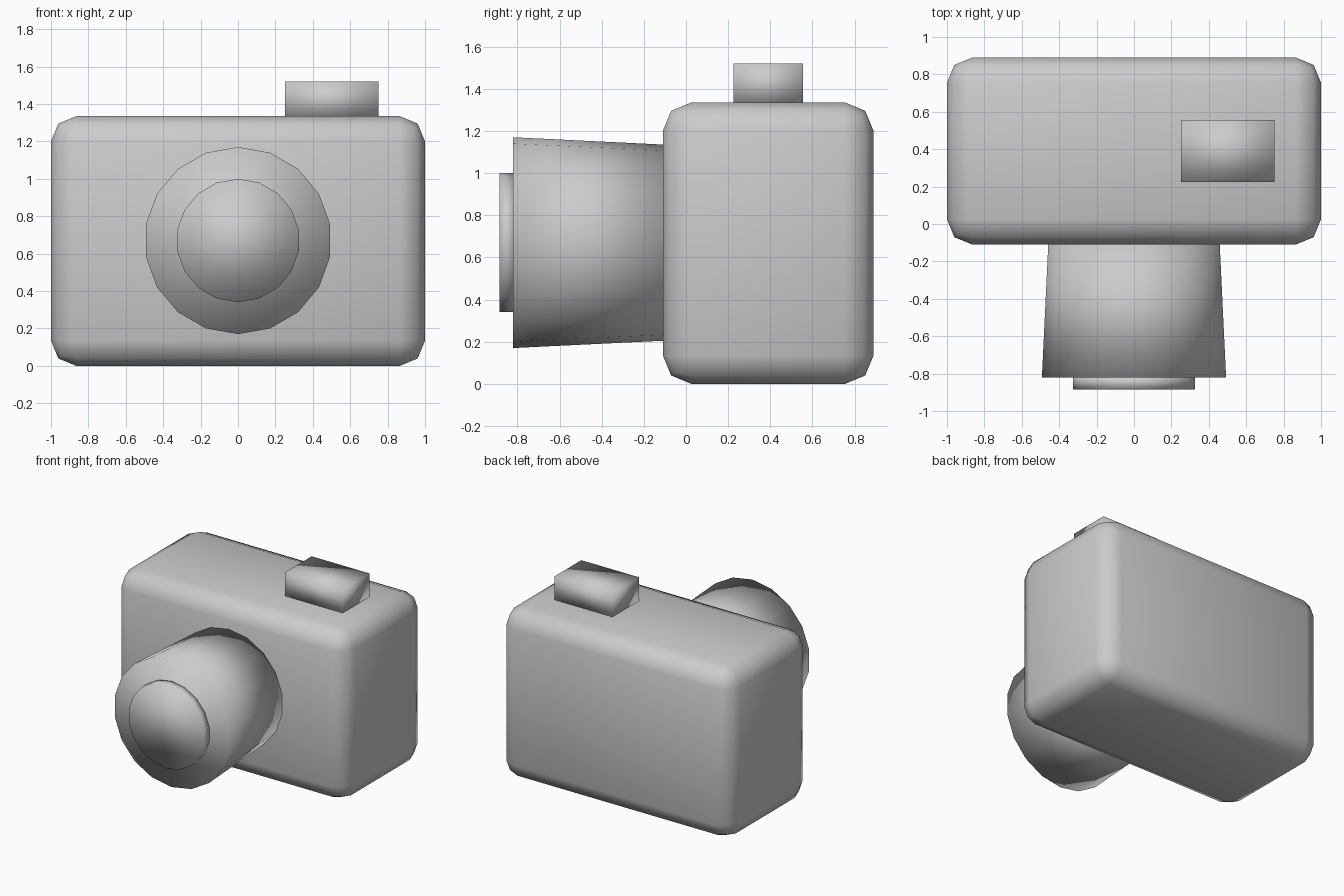
import bpy
import math

cube = bpy.data.objects.get("Cube")
if cube:
    bpy.data.objects.remove(cube, do_unlink=True)

GREY = (0.6, 0.6, 0.6, 1)
grey = bpy.data.materials.new("plain grey")
grey.use_nodes = True
grey.diffuse_color = GREY
grey.node_tree.nodes["Principled BSDF"].inputs["Base Color"].default_value = GREY


def finish(name):
    """Name the active part, colour it and shade it smooth all over."""
    part = bpy.context.object
    part.name = name
    part.data.materials.append(grey)
    bpy.ops.object.shade_smooth()
    return part


def box(name, low, high):
    centre = [(a + b) / 2 for a, b in zip(low, high)]
    bpy.ops.mesh.primitive_cube_add(size=1, location=centre)
    bpy.context.object.scale = [b - a for a, b in zip(low, high)]
    bpy.ops.object.transform_apply(location=False, rotation=False, scale=True)
    return finish(name)


def barrel(name, back, front, back_radius, front_radius):
    """Tapered tube pointing forward, with a corner at the top."""
    bpy.ops.mesh.primitive_cone_add(
        vertices=18, radius1=back_radius, radius2=front_radius,
        depth=back - front, location=(0, (back + front) / 2, 0.67),
        rotation=(math.pi / 2, 0, 0))
    return finish(name)


# Rounded camera body
body = box("camera_body", (-1, -0.11, 0), (1, 0.89, 1.335))
bevel = body.modifiers.new("rounded edges", "BEVEL")
bevel.width = 0.135
bevel.segments = 2

# Shutter button on the top, towards the left
box("shutter_button", (0.25, 0.225, 1.32), (0.75, 0.555, 1.52))

# Lens barrel flaring forward, and the glass in front of it
barrel("lens_barrel", -0.1, -0.82, 0.465, 0.5)
barrel("lens_glass", -0.81, -0.885, 0.33, 0.33)
